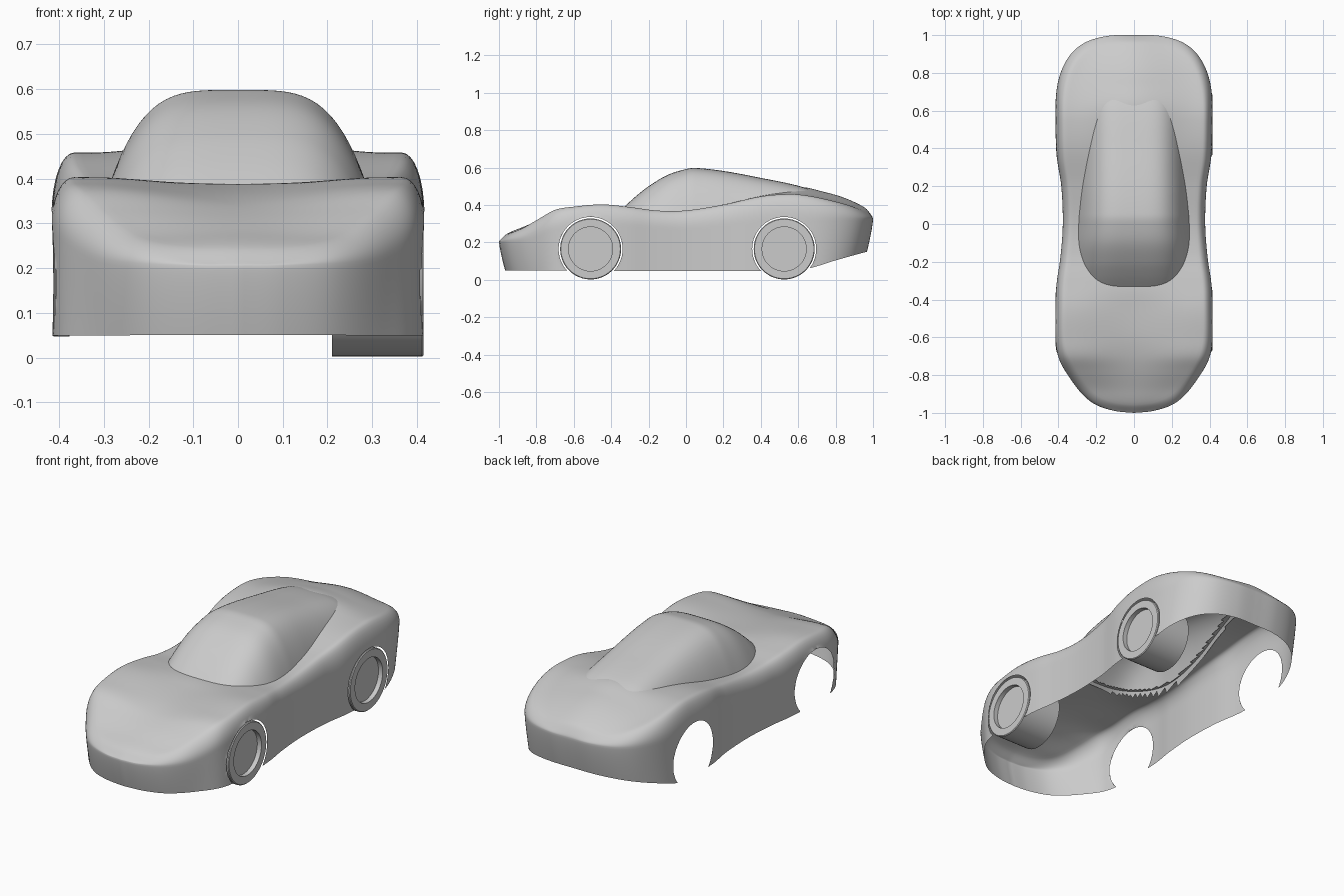
import bpy, bmesh, math
from mathutils import Vector

if "Cube" in bpy.data.objects:
    bpy.data.objects.remove(bpy.data.objects["Cube"])

grey = bpy.data.materials.new("plain grey")
grey.use_nodes = True
grey.diffuse_color = (0.6, 0.6, 0.6, 1)
grey.node_tree.nodes["Principled BSDF"].inputs["Base Color"].default_value = (0.6, 0.6, 0.6, 1)


def curve(*pts):
    """Smooth function through (position, value) points."""
    n = len(pts)

    def slope(i):
        a, b = pts[max(i - 1, 0)], pts[min(i + 1, n - 1)]
        return (b[1] - a[1]) / (b[0] - a[0])

    def f(p):
        p = min(max(p, pts[0][0]), pts[-1][0])
        i = max(k for k in range(n - 1) if pts[k][0] <= p)
        (p0, v0), (p1, v1) = pts[i], pts[i + 1]
        d = p1 - p0
        t = (p - p0) / d
        h = t * t * (3 - 2 * t)
        return (v0 + (v1 - v0) * h + d * slope(i) * t * (1 - t) ** 2
                - d * slope(i + 1) * t * t * (1 - t))
    return f


def smooth(t):
    t = min(max(t, 0), 1)
    return t * t * (3 - 2 * t)


def finish(name, bm, angle):
    me = bpy.data.meshes.new(name)
    bm.to_mesh(me)
    bm.free()
    me.materials.append(grey)
    ob = bpy.data.objects.new(name, me)
    bpy.context.collection.objects.link(ob)
    bpy.ops.object.select_all(action='DESELECT')
    ob.select_set(True)
    bpy.context.view_layer.objects.active = ob
    bpy.ops.object.shade_smooth_by_angle(angle=math.radians(angle))
    return ob


def face_up(bm):
    bmesh.ops.recalc_face_normals(bm, faces=bm.faces)
    if sum(f.normal.z * f.calc_area() for f in bm.faces) < 0:
        bmesh.ops.reverse_faces(bm, faces=bm.faces)


# Plan outline of the body, nose to tail, one half
outline = [(0, -1), (.1, -.99), (.2, -.958), (.27, -.905), (.34, -.815), (.395, -.72), (.415, -.62),
           (.415, -.4), (.408, -.3), (.39, -.18), (.377, 0), (.385, .2), (.408, .35), (.415, .5),
           (.412, .69), (.385, .81), (.33, .905), (.25, .965), (.13, .997), (0, 1)]
lengths = [0]
for a, b in zip(outline, outline[1:]):
    lengths.append(lengths[-1] + math.dist(a, b))
plan_x = curve(*[(l, p[0]) for l, p in zip(lengths, outline)])
plan_y = curve(*[(l, p[1]) for l, p in zip(lengths, outline)])
half_width = curve(*[(p[1], p[0]) for p in outline])

# Height curves along the length of the body
centre = curve((-1, .215), (-.95, .25), (-.87, .283), (-.78, .32), (-.7, .347), (-.6, .367), (-.45, .382),
               (-.33, .388), (0, .365), (.3, .43), (.6, .495), (.75, .467), (.85, .437), (.95, .39), (1, .35))
fender = curve((-1, .21), (-.95, .243), (-.87, .278), (-.78, .33), (-.7, .374), (-.6, .391), (-.45, .403),
               (-.3, .389), (-.15, .37), (0, .371), (.2, .402), (.4, .446), (.55, .458), (.65, .45),
               (.8, .418), (.9, .388), (1, .345))
belt = curve((-1, .205), (-.85, .225), (-.7, .28), (-.4, .3), (0, .28), (.4, .32), (.8, .33), (1, .325))
sill = curve((-1, .05), (.5, .048), (.65, .06), (.8, .1), (1, .15))


def body_top(x, y):
    a = abs(x) / max(half_width(y), .1)
    t = smooth(a / .8)
    return centre(y) * (1 - t) + fender(y) * t


# Cabin: roof line, half width and side drop
roof = curve((-.4, .32), (-.33, .39), (-.27, .445), (-.2, .5), (-.1, .56), (0, .592), (.05, .598),
             (.2, .582), (.4, .545), (.6, .503), (.72, .462))
cabin_width = curve((-.4, .305), (-.15, .305), (0, .293), (.2, .27), (.4, .235), (.6, .2), (.72, .18))
cabin_drop = curve((-.4, .2), (0, .222), (.2, .175), (.4, .1), (.6, .05), (.72, .04))


def cabin_top(x, y):
    return roof(y) - cabin_drop(y) * (abs(x) / cabin_width(y)) ** 4


# Body shell: walls, rounded shoulder and top, as one loft on the outline
COLS, WALL, ROLL, TOP = 180, 16, 8, 22
WHEELS = (-.51, .525)
AXLE, ARCH = .165, .171


def column(l):
    X, Y = plan_x(l), plan_y(l)
    end = smooth((abs(Y) - .6) / .4)
    low, mid = sill(Y), belt(Y)
    pts = []
    for i in range(WALL):
        k = i / WALL
        tuck = .033 * end * (1 - k) ** 1.3
        pts.append((X * (1 - tuck), Y * (1 - tuck), low + (mid - low) * k))
    for i in range(ROLL + TOP + 1):
        if i <= ROLL:
            th = math.pi / 2 * i / ROLL
            s, rise = 1 - .12 * (1 - math.cos(th)), math.sin(th)
        else:
            s, rise = .88 * (1 - (i - ROLL) / TOP), 1
        x, y = X * s, Y * (.65 + .35 * s)
        pts.append((x, y, mid + (body_top(x, y) - mid) * rise))
    return pts


bm = bmesh.new()
half = [column(lengths[-1] * c / COLS) for c in range(COLS + 1)]
for side in (1, -1):
    rows = [[bm.verts.new((side * x, y, z)) for x, y, z in col] for col in half]
    for a, b in zip(rows, rows[1:]):
        for j in range(len(a) - 1):
            bm.faces.new((a[j], b[j], b[j + 1], a[j + 1]))
bmesh.ops.remove_doubles(bm, verts=bm.verts, dist=.0004)

# Open the shell under the cabin
hidden = [f for f in bm.faces if all(v.co.z > .3 and -.4 < v.co.y < .72
          and cabin_top(v.co.x, v.co.y) > v.co.z + .012 for v in f.verts)]
bmesh.ops.delete(bm, geom=hidden, context='FACES')

# Wheel arches: drop the faces inside each circle, pull the rim onto it
for wy in WHEELS:
    inside = {v for v in bm.verts if abs(v.co.x) > .2
              and math.hypot(v.co.y - wy, v.co.z - AXLE) < ARCH}
    gone = [f for f in bm.faces if all(v in inside for v in f.verts)]
    bmesh.ops.delete(bm, geom=gone, context='FACES')
    for v in [v for v in inside if v.is_valid]:
        dy, dz = v.co.y - wy, v.co.z - AXLE
        if dz < .03:
            v.co.y = wy + math.copysign(math.sqrt(ARCH ** 2 - dz ** 2), dy)
        else:
            k = ARCH / math.hypot(dy, dz)
            v.co.y, v.co.z = wy + dy * k, AXLE + dz * k
face_up(bm)
finish("body_shell", bm, 40)

# Cabin surface, trimmed just below the body
bm = bmesh.new()
NX, NY = 56, 100
grid = []
for j in range(NY + 1):
    y = -.4 + 1.1 * j / NY
    row = []
    for i in range(NX + 1):
        x = cabin_width(y) * 1.15 * math.sin(math.pi * (i / NX - .5))
        row.append(bm.verts.new((x, y, cabin_top(x, y))))
    grid.append(row)
for a, b in zip(grid, grid[1:]):
    for i in range(NX):
        bm.faces.new((a[i], a[i + 1], b[i + 1], b[i]))
buried = [f for f in bm.faces if all(v.co.z < body_top(v.co.x, v.co.y) - .008 for v in f.verts)]
bmesh.ops.delete(bm, geom=buried, context='FACES')
face_up(bm)
finish("cabin", bm, 40)

# Wheels on the left side, turned from a profile with a recessed hub face
profile = [(0, .21), (.163, .21), (.163, .411), (.159, .415), (.118, .415), (.118, .39), (0, .39)]
for name, wy in zip(("front_left_wheel", "rear_left_wheel"), WHEELS):
    bm = bmesh.new()
    vs = [bm.verts.new((x, wy, AXLE + r)) for r, x in profile]
    es = [bm.edges.new(p) for p in zip(vs, vs[1:])]
    bmesh.ops.spin(bm, geom=vs + es, cent=Vector((0, wy, AXLE)), axis=Vector((1, 0, 0)),
                   angle=math.tau, steps=48, use_duplicate=False)
    bmesh.ops.remove_doubles(bm, verts=bm.verts, dist=.0004)
    bmesh.ops.recalc_face_normals(bm, faces=bm.faces)
    finish(name, bm, 30)
